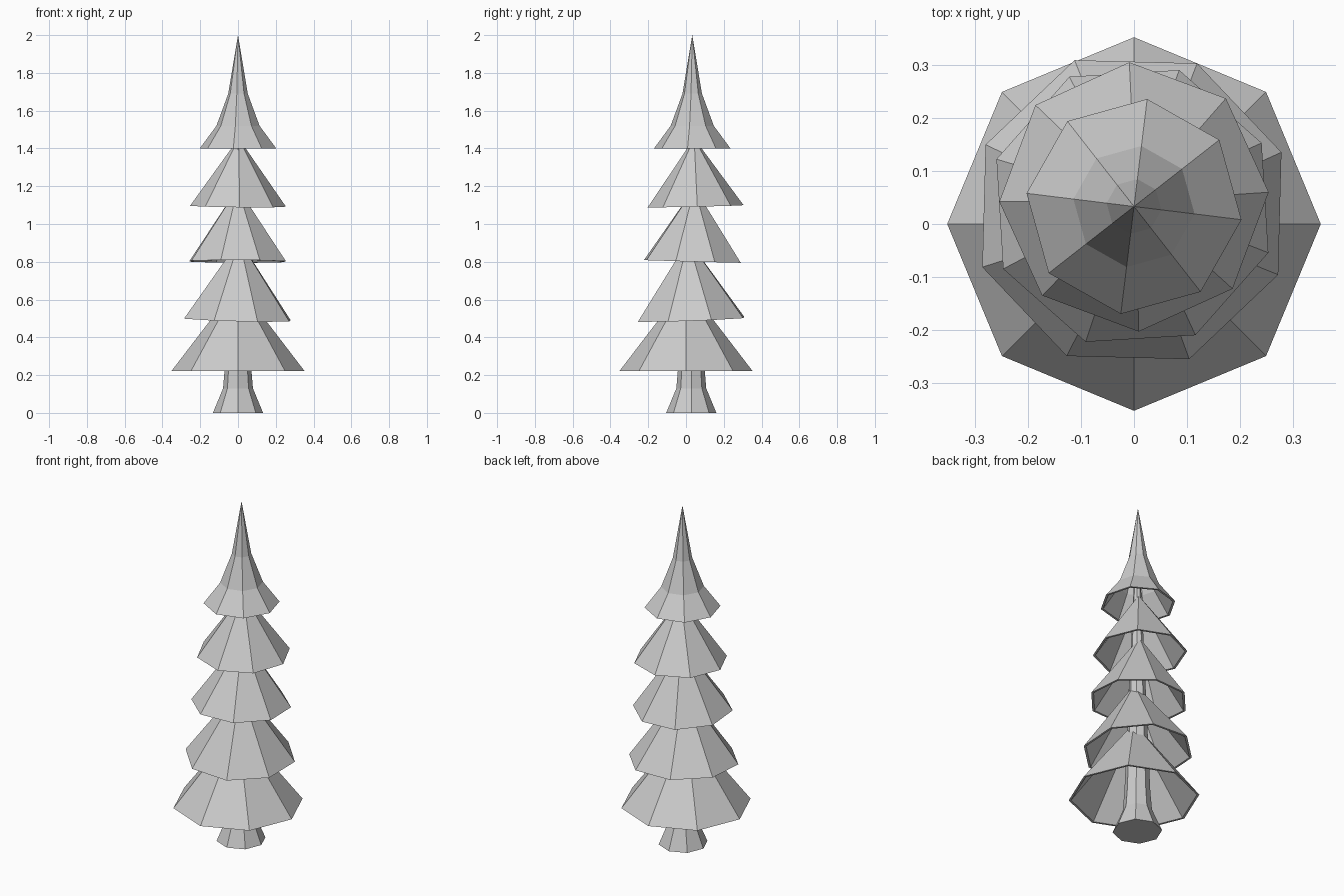
import bpy, bmesh
from math import sin, cos, radians, pi
from mathutils import Vector

if "Cube" in bpy.data.objects:
    bpy.data.objects.remove(bpy.data.objects["Cube"])

SIDES = 8


def lathe(name, profile, centre=(0, 0, 0), turn=0.0, up=(0, 0, 1)):
    """Turn (radius, height) points into an eight-sided flat-faced part.
    Radius 0 makes a point; open ends are capped."""
    bm = bmesh.new()
    rings = []
    for r, z in profile:
        if r == 0:
            rings.append([bm.verts.new((0, 0, z))])
        else:
            angles = [radians(turn) + 2 * pi * i / SIDES for i in range(SIDES)]
            rings.append([bm.verts.new((r * cos(a), r * sin(a), z)) for a in angles])
    for lo, hi in zip(rings, rings[1:]):
        for i in range(SIDES):
            j = (i + 1) % SIDES
            if len(hi) == 1:
                bm.faces.new((lo[i], lo[j], hi[0]))
            elif len(lo) == 1:
                bm.faces.new((lo[0], hi[j], hi[i]))
            else:
                bm.faces.new((lo[i], lo[j], hi[j], hi[i]))
    for ring in (rings[0], rings[-1]):
        if len(ring) > 1:
            bm.faces.new(ring)
    bmesh.ops.recalc_face_normals(bm, faces=bm.faces)
    mesh = bpy.data.meshes.new(name)
    bm.to_mesh(mesh)
    bm.free()
    ob = bpy.data.objects.new(name, mesh)
    bpy.context.collection.objects.link(ob)
    ob.location = centre
    ob.rotation_mode = 'QUATERNION'
    ob.rotation_quaternion = Vector((0, 0, 1)).rotation_difference(Vector(up))
    return ob


def tier(name, outer, centre, turn, up=(0, 0, 1), wall=0.013):
    """Hollow skirt of branches: inner surface up to the apex, back down outside."""
    inner = [(r - wall if i == 0 else r * 0.93, z) for i, (r, z) in enumerate(outer[:-1])]
    inner.append((0, outer[-1][1] - 0.02))
    lathe(name, inner[::-1] + outer + [], centre, turn, up)


# Trunk with flared foot, tapering up through all tiers
lathe("trunk", [(0.133, 0), (0.079, 0.13), (0.07, 0.24), (0.025, 1.4), (0.015, 1.6)],
      centre=(0, 0.028, 0))

# Branch tiers, slightly turned and tilted
tier("branch_tier_1", [(0.352, 0), (0, 0.46)], (0, 0, 0.222), 0)
tier("branch_tier_2", [(0.302, 0), (0, 0.42)], (-0.004, 0.027, 0.495), 21, (0.027, -0.036, 1))
tier("branch_tier_3", [(0.271, 0), (0, 0.39)], (-0.003, 0.034, 0.802), 26, (0.004, 0.028, 1))
tier("branch_tier_4", [(0.254, 0), (0, 0.36)], (0, 0.051, 1.094), 2, (0.01, -0.022, 1))

# Pointed top with a concave sweep
tier("tree_top", [(0.204, 0), (0.115, 0.12), (0.052, 0.29), (0, 0.6)], (0, 0.033, 1.4), -7)
